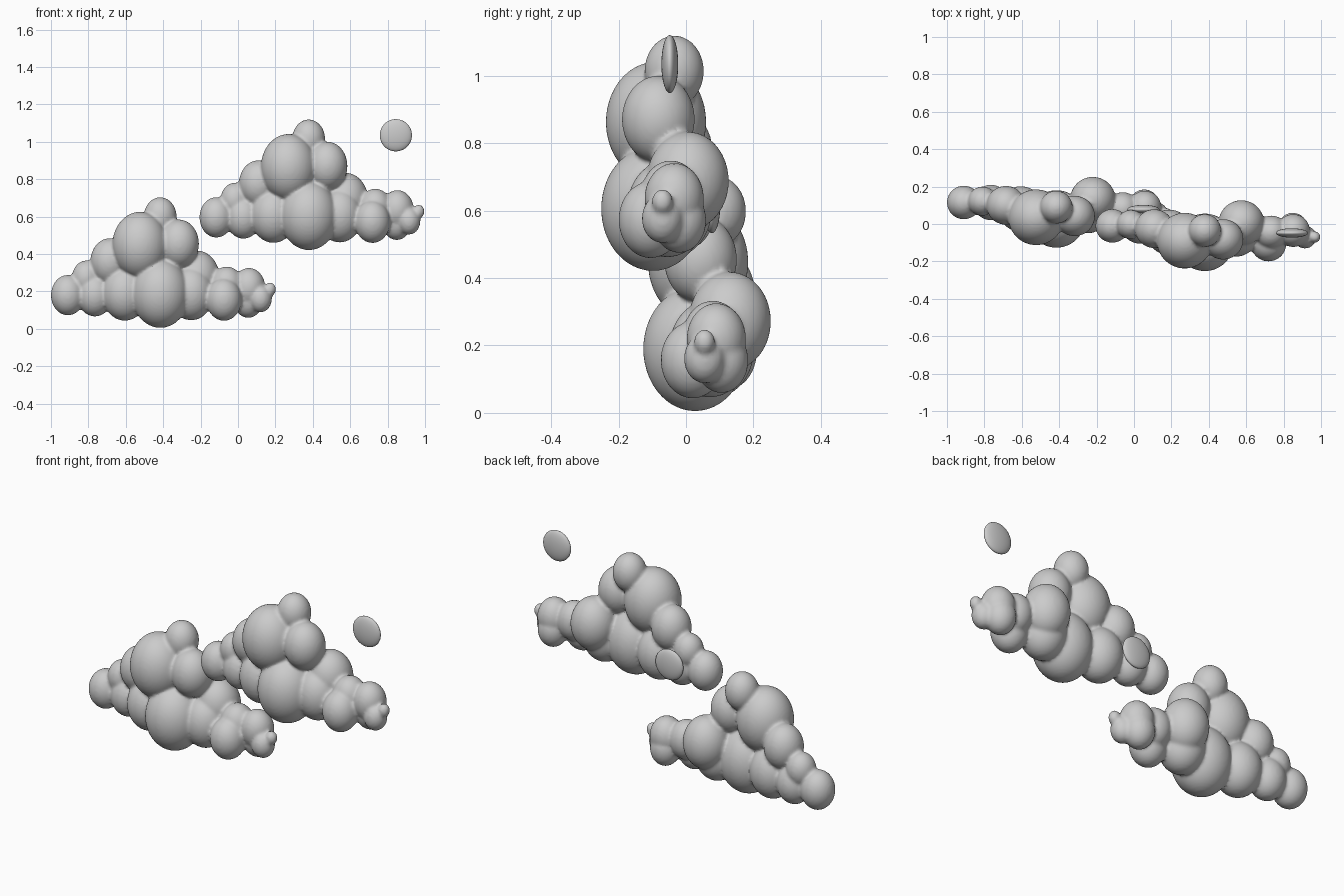
import bpy, bmesh
from mathutils import Matrix, Vector

# Puffs of one cloud: x, y, z, radius (each is 1.2 times taller than wide)
PUFFS = [
    (-0.91, 0.115, 0.18, 0.09),     # left tail
    (-0.81, 0.122, 0.272, 0.078),
    (-0.765, 0.115, 0.18, 0.095),
    (-0.685, 0.10, 0.36, 0.104),
    (-0.605, 0.08, 0.19, 0.122),
    (-0.523, 0.036, 0.447, 0.149),  # upper body
    (-0.416, 0.09, 0.598, 0.088),   # crown
    (-0.317, 0.043, 0.455, 0.108),
    (-0.415, 0.027, 0.19, 0.154),   # main belly
    (-0.25, 0.07, 0.19, 0.12),
    (-0.22, 0.13, 0.272, 0.122),
    (-0.075, 0.02, 0.157, 0.095),   # right tail
    (-0.06, 0.08, 0.225, 0.09),
    (0.058, 0.09, 0.22, 0.088),
    (0.055, 0.105, 0.155, 0.08),
    (0.12, 0.055, 0.161, 0.061),
    (0.172, 0.055, 0.211, 0.031),
]
STEP = Vector((0.794, -0.125, 0.416))   # from the low cloud to the high one


def ellipsoids(name, items):
    bm = bmesh.new()
    for centre, size in items:
        m = Matrix.Translation(centre) @ Matrix.Diagonal((*size, 1))
        bmesh.ops.create_uvsphere(bm, u_segments=48, v_segments=32, radius=1, matrix=m)
    for f in bm.faces:
        f.smooth = True
    me = bpy.data.meshes.new(name)
    bm.to_mesh(me)
    bm.free()
    ob = bpy.data.objects.new(name, me)
    bpy.context.collection.objects.link(ob)
    return ob


for i, label in enumerate(("low", "high")):
    off = STEP * i
    # Cloud: puffs fused into one skin with softened creases
    cloud = ellipsoids(label + "_cloud",
                       [(Vector(p[:3]) + off, (p[3], p[3], p[3] * 1.2)) for p in PUFFS])
    rem = cloud.modifiers.new("fuse", 'REMESH')
    rem.mode = 'VOXEL'
    rem.voxel_size = 0.009
    rem.use_smooth_shade = True
    sm = cloud.modifiers.new("soften", 'SMOOTH')
    sm.factor = 0.5
    sm.iterations = 4
    # Flat round disc floating up and to the right of each cloud
    ellipsoids(label + "_disc",
               [(Vector((0.05, 0.077, 0.619)) + off, (0.086, 0.025, 0.086))])
